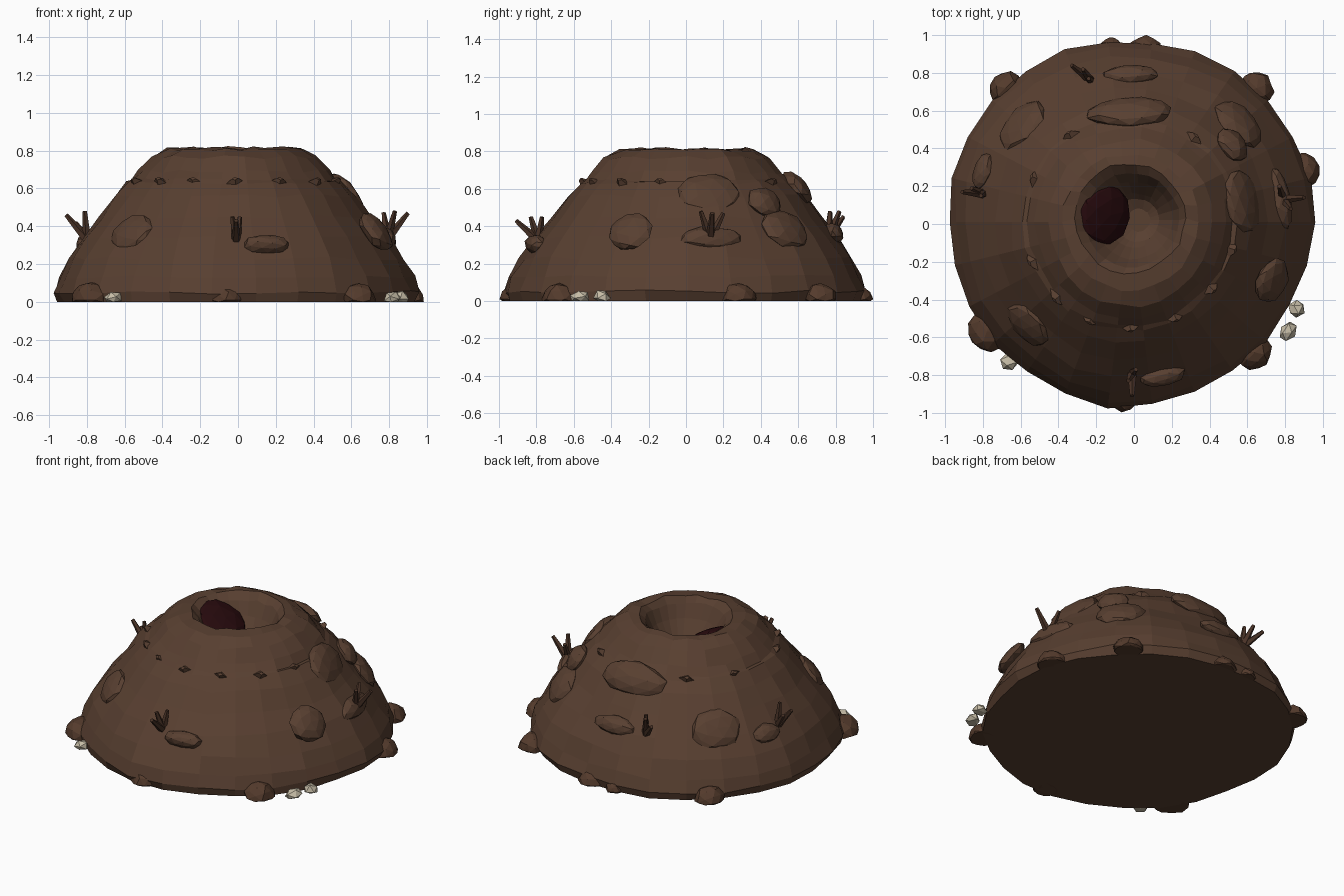
import bpy, bmesh, math, random
from mathutils import Vector, Matrix

if "Cube" in bpy.data.objects:
    bpy.data.objects.remove(bpy.data.objects["Cube"])

random.seed(4)


def material(name, rgb):
    m = bpy.data.materials.new(name)
    m.diffuse_color = (*rgb, 1)
    m.use_nodes = True
    m.node_tree.nodes["Principled BSDF"].inputs["Base Color"].default_value = m.diffuse_color
    return m


SOIL = material("soil brown", (0.098, 0.050, 0.030))
CLOD = material("clod brown", (0.088, 0.043, 0.025))
WOOD = material("root brown", (0.068, 0.033, 0.020))
STONE = material("pale pebble", (0.56, 0.50, 0.38))
HOLE = material("dark burrow", (0.020, 0.003, 0.004))


def finish(name, bm, mat):
    bmesh.ops.recalc_face_normals(bm, faces=bm.faces[:])
    me = bpy.data.meshes.new(name)
    bm.to_mesh(me)
    bm.free()
    me.materials.append(mat)
    ob = bpy.data.objects.new(name, me)
    bpy.context.collection.objects.link(ob)
    return ob


def frame(pos, normal):
    """Matrix whose z is the normal and x runs level along the slope."""
    n = Vector(normal).normalized()
    t = Vector((-n.y, n.x, 0)).normalized()
    u = n.cross(t)
    return Matrix.Translation(pos) @ Matrix((t, u, n)).transposed().to_4x4()


def lump(name, pos, normal, size, mat, spin=0, jitter=0.1, sub=2):
    bm = bmesh.new()
    bmesh.ops.create_icosphere(bm, subdivisions=sub, radius=1)
    for v in bm.verts:
        v.co *= 1 + random.uniform(-jitter, jitter)
    m = frame(pos, normal) @ Matrix.Rotation(spin, 4, 'Z') @ Matrix.Diagonal((*size, 1))
    bm.transform(m)
    for v in bm.verts:
        v.co.z = max(v.co.z, 0.0)
    bmesh.ops.dissolve_degenerate(bm, dist=0.0005, edges=bm.edges[:])
    return finish(name, bm, mat)


# Mound: lathed outer slope, collar, rim and crater
PROFILE = [(0.95, 0.0), (0.967, 0.05), (0.94, 0.13), (0.885, 0.23), (0.81, 0.34),
           (0.72, 0.45), (0.635, 0.56), (0.57, 0.63), (0.545, 0.645), (0.505, 0.69),
           (0.44, 0.765), (0.36, 0.808), (0.29, 0.815), (0.25, 0.775), (0.205, 0.69),
           (0.145, 0.60), (0.115, 0.565), (0.06, 0.54)]
SIDES = 26
bm = bmesh.new()
rings = []
for i, (r, z) in enumerate(PROFILE):
    inner = i >= 13
    cx = -0.02 + (0.045 * (i - 12) / 5 if inner else 0)
    cy = 0.01 + (0.02 if i == 12 else 0.01 if inner else 0)
    ring = []
    for k in range(SIDES):
        a = 2 * math.pi * k / SIDES
        wave = 0.012 * math.sin(3 * a + 0.6) + 0.010 * math.sin(7 * a + i * 0.5)
        rr = r * (1 + wave) + random.uniform(-0.008, 0.008) * (0.3 if inner else 1)
        zz = z + (random.uniform(-0.010, 0.010) if 0 < i < 14 else 0)
        ring.append(bm.verts.new((cx + rr * math.cos(a), cy + rr * math.sin(a), zz)))
    rings.append(ring)
for lo, hi in zip(rings, rings[1:]):
    for k in range(SIDES):
        n = (k + 1) % SIDES
        bm.faces.new((lo[k], lo[n], hi[n], hi[k]))
bm.faces.new(rings[0][::-1])
bm.faces.new(rings[-1])
finish("mound", bm, SOIL)

# Burrow opening on the crater wall
lump("burrow_opening", (-0.155, 0.05, 0.69), (0.6, -0.08, 0.8), (0.16, 0.17, 0.05), HOLE, jitter=0.04)

# Clods half buried in the slope: position, (level, uphill, outward) size
for x, y, z, size in [(-0.56, -0.53, 0.36, (0.14, 0.12, 0.05)),
                      (0.15, -0.80, 0.30, (0.13, 0.05, 0.06)),
                      (0.73, -0.30, 0.37, (0.12, 0.12, 0.05)),
                      (0.57, 0.12, 0.57, (0.17, 0.14, 0.05)),
                      (0.77, 0.13, 0.33, (0.17, 0.07, 0.06)),
                      (0.55, 0.53, 0.38, (0.15, 0.13, 0.055)),
                      (0.52, 0.42, 0.53, (0.10, 0.09, 0.05)),
                      (-0.02, 0.59, 0.60, (0.23, 0.11, 0.06)),
                      (-0.59, 0.52, 0.38, (0.16, 0.13, 0.05)),
                      (-0.02, 0.79, 0.36, (0.15, 0.06, 0.05)),
                      (-0.80, 0.28, 0.32, (0.10, 0.06, 0.04))]:
    lump("slope_clod", (x, y, z), (x, y, 0.75 * math.hypot(x, y)), size, SOIL, jitter=0.07)

# Jagged crumbs under the collar
for deg in (18, 52, 88, 128, 158, 205, 222, 246, 268, 292, 318, 342):
    a = math.radians(deg + random.uniform(-4, 4))
    pos = (-0.02 + 0.555 * math.cos(a), 0.01 + 0.555 * math.sin(a), 0.632)
    bm = bmesh.new()
    bmesh.ops.create_cone(bm, cap_ends=True, segments=4, radius1=1, radius2=0.25, depth=1)
    w = random.uniform(0.06, 0.10)
    bm.transform(frame(pos, (math.cos(a), math.sin(a), 0.9))
                 @ Matrix.Rotation(random.uniform(-0.3, 0.3), 4, 'Z')
                 @ Matrix.Diagonal((w, 0.04, 0.06, 1)))
    finish("collar_crumb", bm, SOIL)

# Clods around the foot
for x, y, r in [(-0.68, 0.72, 0.095), (0.65, 0.72, 0.095), (0.895, 0.28, 0.095),
                (0.64, -0.68, 0.095), (-0.06, -0.91, 0.09), (-0.78, -0.57, 0.11),
                (0.06, 0.92, 0.085), (-0.12, 0.94, 0.055)]:
    lump("foot_clod", (x, y, 0.01), (x, y, 0), (r, r * 0.9, r * 0.9), CLOD, jitter=0.08)

# Pale pebbles
for x, y, size, spin in [(-0.66, -0.73, (0.05, 0.04, 0.05), 0.3),
                         (0.815, -0.57, (0.06, 0.045, 0.045), 0.2),
                         (0.86, -0.45, (0.05, 0.045, 0.045), -0.6)]:
    lump("pebble", (x, y, 0.015), (x, y, 0), size, STONE, jitter=0.08, sub=1, spin=spin)


# Root tufts: tapered prongs fanning from one base
def prong(base, tip):
    base, tip = Vector(base), Vector(tip)
    d = tip - base
    bm = bmesh.new()
    bmesh.ops.create_cone(bm, cap_ends=True, segments=5, radius1=0.026, radius2=0.012,
                          depth=d.length)
    bm.transform(Matrix.Translation((base + tip) / 2) @ d.to_track_quat('Z', 'Y').to_matrix().to_4x4())
    finish("root_prong", bm, WOOD)


for base, tips in [((-0.80, 0.16, 0.33), [(-0.91, 0.17, 0.46), (-0.81, 0.15, 0.48), (-0.86, 0.19, 0.42)]),
                   ((0.79, 0.13, 0.33), [(0.90, 0.14, 0.47), (0.83, 0.08, 0.48), (0.77, 0.20, 0.47)]),
                   ((-0.01, -0.79, 0.32), [(-0.01, -0.91, 0.43), (-0.03, -0.83, 0.45), (0.01, -0.77, 0.45)]),
                   ((-0.23, 0.76, 0.34), [(-0.33, 0.84, 0.45), (-0.27, 0.82, 0.48), (-0.24, 0.77, 0.48)])]:
    for tip in tips:
        prong(base, tip)
